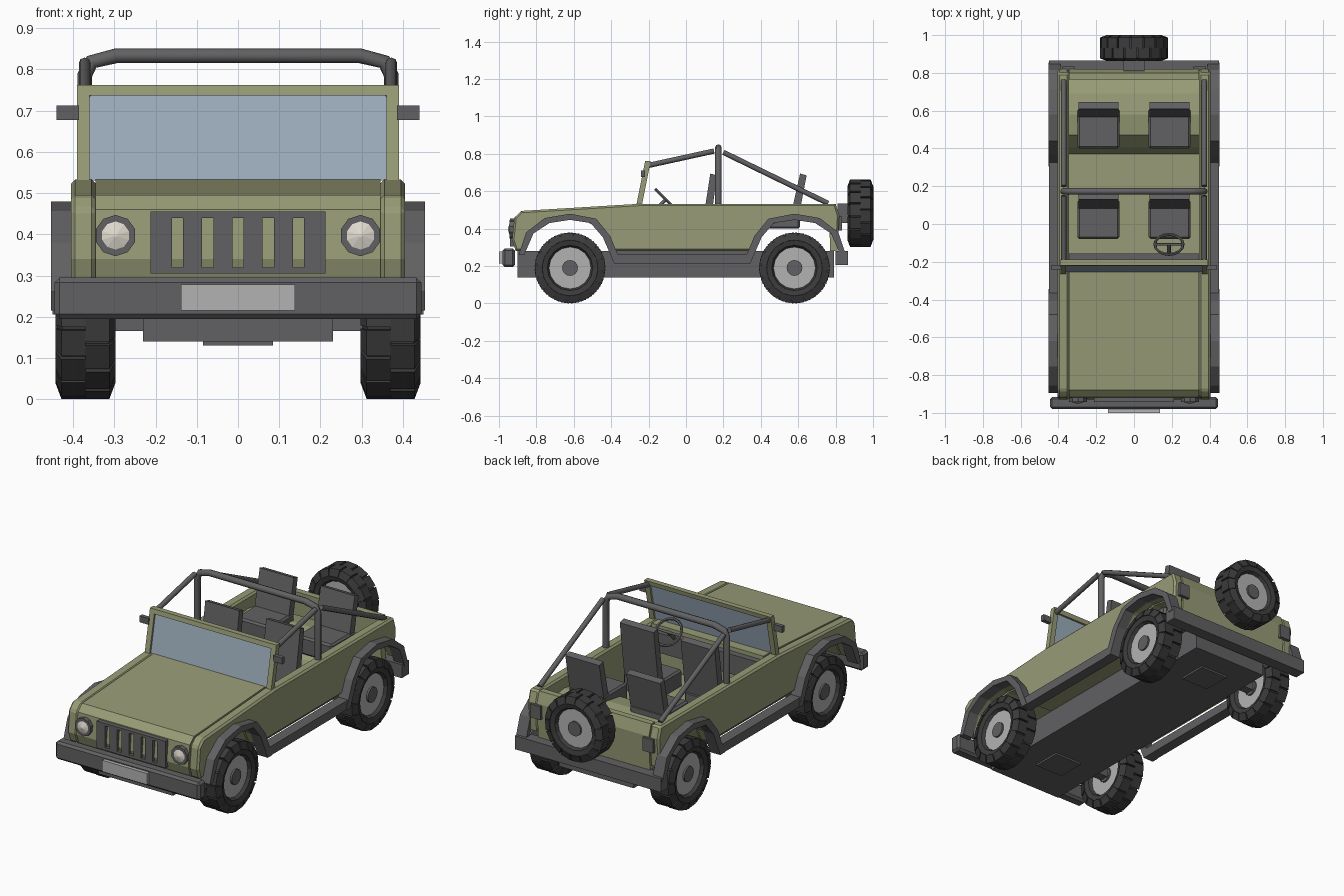
import bpy, bmesh, math
from mathutils import Matrix

if "Cube" in bpy.data.objects:
    bpy.data.objects.remove(bpy.data.objects["Cube"])


def material(name, rgb):
    m = bpy.data.materials.new(name)
    m.diffuse_color = (*rgb, 1)
    m.use_nodes = True
    m.node_tree.nodes["Principled BSDF"].inputs["Base Color"].default_value = m.diffuse_color
    return m


OLIVE = material("olive_paint", (0.31, 0.33, 0.18))
DARK = material("dark_rubber", (0.045, 0.045, 0.045))
GREY = material("dark_grey", (0.12, 0.12, 0.125))
LIGHT = material("light_metal", (0.45, 0.45, 0.45))
GLASS = material("blue_glass", (0.33, 0.42, 0.5))
CREAM = material("cream_lens", (0.75, 0.71, 0.62))


def finish(name, bm, mat, mirror=False, bevel=0):
    bmesh.ops.recalc_face_normals(bm, faces=bm.faces)
    me = bpy.data.meshes.new(name)
    bm.to_mesh(me)
    bm.free()
    me.materials.append(mat)
    ob = bpy.data.objects.new(name, me)
    bpy.context.collection.objects.link(ob)
    if bevel:
        b = ob.modifiers.new("bevel", 'BEVEL')
        b.width, b.segments = bevel, 1
    if mirror:
        ob.modifiers.new("mirror", 'MIRROR')
    return ob


def prism(name, pts, x0, x1, mat, mirror=False, bevel=0):
    """Side profile of (y, z) points extruded across x."""
    bm = bmesh.new()
    f = bm.faces.new([bm.verts.new((x0, y, z)) for y, z in pts])
    r = bmesh.ops.extrude_face_region(bm, geom=[f])
    for v in r["geom"]:
        if isinstance(v, bmesh.types.BMVert):
            v.co.x = x1
    return finish(name, bm, mat, mirror, bevel)


def box(name, x0, x1, y0, y1, z0, z1, mat, mirror=False, bevel=0):
    return prism(name, [(y0, z0), (y1, z0), (y1, z1), (y0, z1)], x0, x1, mat, mirror, bevel)


def tube(name, pts, r):
    cu = bpy.data.curves.new(name, 'CURVE')
    cu.dimensions, cu.bevel_depth, cu.bevel_resolution, cu.use_fill_caps = '3D', r, 2, True
    s = cu.splines.new('POLY')
    s.points.add(len(pts) - 1)
    for p, co in zip(s.points, pts):
        p.co = (*co, 1)
    cu.materials.append(GREY)
    bpy.context.collection.objects.link(bpy.data.objects.new(name, cu))


def disc(name, loc, r, depth, n, mat, axis='X', r2=None, mirror=False):
    rot = Matrix.Rotation(math.pi / 2, 4, 'Y' if axis == 'X' else 'X')
    bm = bmesh.new()
    bmesh.ops.create_cone(bm, cap_ends=True, segments=n, radius1=r, radius2=r if r2 is None else r2,
                          depth=depth, matrix=Matrix.Translation(loc) @ rot)
    return finish(name, bm, mat, mirror)


# wheel arch shape: (offset toward cabin, z)
OUTER = [(-.275, .26), (-.235, .38), (-.135, .457), (0, .48), (.14, .453), (.215, .36), (.25, .275), (.275, .215)]
INNER = [(-.245, .26), (-.195, .375), (-.11, .43), (0, .447), (.11, .43), (.175, .355), (.21, .275), (.235, .215)]
FY, RY = -.62, .58
front_arch = [(FY + d, max(z, .28)) for d, z in INNER[:7]]
rear_arch = [(RY - d, max(z, .28)) for d, z in INNER[6:0:-1]]
nose = [(-.93, .34), (-.917, .46), (-.88, .495), (-.25, .533)]

# body: side walls, bonnet block, floor, tailgate
prism("body_side", [(-.91, .28)] + front_arch + rear_arch
      + [(.81, .30), (.82, .47), (.80, .533)] + nose[::-1], .345, .405, OLIVE, True, .01)
prism("bonnet", [(-.91, .28)] + front_arch + [(-.19, .28), (-.19, .533)] + nose[::-1], -.345, .345, OLIVE)
floor = [(-.19, .28)] + rear_arch + [(.80, .32)]
prism("cabin_floor", floor + [(y, z + .018) for y, z in floor[::-1]], -.345, .345, OLIVE)
prism("tailgate", [(.77, .28), (.81, .28), (.82, .47), (.80, .533), (.765, .533)], -.345, .345, OLIVE)

# arch flares and side steps
for name, c, s in (("front_flare", FY, 1), ("rear_flare", RY, -1)):
    prism(name, [(c + s * d, z) for d, z in OUTER + INNER[::-1]], .39, .453, GREY, True)
box("side_step", .39, .45, -.37, .33, .215, .265, GREY, True)

# underside
box("chassis", -.23, .23, -.90, .79, .14, .28, GREY)
for name, y in (("front", FY), ("rear", RY)):
    box(name + "_axle", -.33, .33, y - .025, y + .025, .165, .215, GREY)
    box(name + "_skid_plate", -.085, .085, y - .08, y + .08, .13, .145, GREY)

# bumpers and plate
box("front_bumper", -.445, .445, -.98, -.915, .195, .295, GREY, bevel=.012)
box("front_plate", -.138, .138, -1.0, -.975, .215, .278, LIGHT)
box("rear_bumper", -.45, .45, .80, .865, .205, .28, GREY)

# grille: frame rails and bars around five openings
box("grille_top", -.212, .212, -.942, -.90, .44, .455, GREY)
box("grille_bottom", -.212, .212, -.942, -.90, .305, .32, GREY)
edges = [-.212] + [e for i in range(-2, 3) for e in (i * .0735 - .0135, i * .0735 + .0135)] + [.212]
for a, b in zip(edges[::2], edges[1::2]):
    box("grille_bar", a, b, -.942, -.90, .32, .44, GREY)

# lights
disc("headlight_rim", (.297, -.925, .397), .05, .035, 10, GREY, 'Y', mirror=True)
disc("headlight_lens", (.297, -.946, .397), .042, .012, 10, CREAM, 'Y', r2=.004, mirror=True)
box("tail_light", .315, .38, .80, .833, .39, .465, GREY, True)

# windscreen and mirrors
def slant(z0, z1, t0=-.265, t1=-.235):
    f = lambda z: (z - .53) * .2
    return [(t0 + f(z0), z0), (t1 + f(z0), z0), (t1 + f(z1), z1), (t0 + f(z1), z1)]


prism("windscreen_post", slant(.52, .762), .36, .39, OLIVE, True)
prism("windscreen_top", slant(.737, .762), -.36, .36, OLIVE)
prism("windscreen_glass", slant(.53, .737, -.254, -.246), -.36, .36, GLASS)
box("wing_mirror", .385, .44, -.24, -.218, .677, .712, GREY, True)

# roll cage
B = .372
tube("roll_hoop", [(-B, .173, .45), (-B, .173, .785), (-.355, .173, .818), (-.295, .173, .833),
                   (.295, .173, .833), (.355, .173, .818), (B, .173, .785), (B, .173, .45)], .018)
for s in (-1, 1):
    tube("front_cage_bar", [(s * B, -.215, .735), (s * B, .15, .815)], .014)
    tube("rear_cage_bar", [(s * B, .20, .808), (s * B, .76, .535)], .014)

# dashboard and steering wheel
box("dashboard", -.345, .345, -.20, -.155, .40, .51, GREY)
bpy.ops.mesh.primitive_torus_add(location=(.185, -.108, .556), rotation=(-math.pi / 4, 0, 0), major_radius=.075,
                                 minor_radius=.008, major_segments=16, minor_segments=6)
ring = bpy.context.object
ring.name = "steering_wheel"
ring.data.materials.append(GREY)
tube("steering_column", [(.185, -.108, .556), (.185, -.19, .474)], .01)
tube("steering_spoke", [(.115, -.108, .556), (.255, -.108, .556)], .007)

# seats
for name, y, z in (("front_seat", 0, .34), ("rear_seat", .48, .45)):
    box(name + "_cushion", .078, .298, y - .08, y + .13, z - .05, z + .05, GREY, True, .01)
    prism(name + "_back", [(y + .075, z), (y + .12, z), (y + .165, .685), (y + .13, .695)],
          .083, .293, GREY, True)

# wheels: tyre with two staggered rows of tread blocks, rim and cap
bm = bmesh.new()


def sweep(section, angles, closed):
    rings = [[bm.verts.new((x, r * math.cos(a), r * math.sin(a))) for x, r in section] for a in angles]
    n, m = len(rings), len(section)
    for i in range(n if closed else n - 1):
        p, q = rings[i], rings[(i + 1) % n]
        for j in range(m):
            bm.faces.new((p[j], p[(j + 1) % m], q[(j + 1) % m], q[j]))
    if not closed:
        bm.faces.new(rings[0])
        bm.faces.new(rings[-1])


half = [(.045, .112), (.062, .122), (.069, .15), (.056, .179)]
N = 16
STEP = 2 * math.pi / N
sweep(half + [(-x, r) for x, r in half[::-1]], [i * STEP for i in range(N)], True)
for side in (1, -1):
    block = [(0, .17), (0, .19), (.058, .19), (.073, .15), (.06, .148)]
    for i in range(N):
        a = (i + side * .25) * STEP
        sweep([(side * x, r) for x, r in block], [a - STEP * .44, a + STEP * .44], False)
tyre = finish("tyre", bm, DARK)
rim = disc("rim", (0, 0, 0), .115, .09, N, LIGHT)
cap = disc("hub_cap", (0, 0, 0), .042, .11, N, GREY)
spots = [Matrix.Translation((s * .37, y, .19)) for s in (1, -1) for y in (FY, RY)]
spots.append(Matrix.Translation((0, .932, .483)) @ Matrix.Rotation(math.pi / 2, 4, 'Z') @ Matrix.Scale(.95, 4))
for label, mt in zip(("front_left", "rear_left", "front_right", "rear_right", "spare"), spots):
    for part in (tyre, rim, cap):
        ob = bpy.data.objects.new(label + "_" + part.name, part.data)
        ob.matrix_world = mt
        bpy.context.collection.objects.link(ob)
for part in (tyre, rim, cap):
    bpy.data.objects.remove(part)
box("spare_mount", -.055, .055, .81, .89, .43, .535, GREY)
